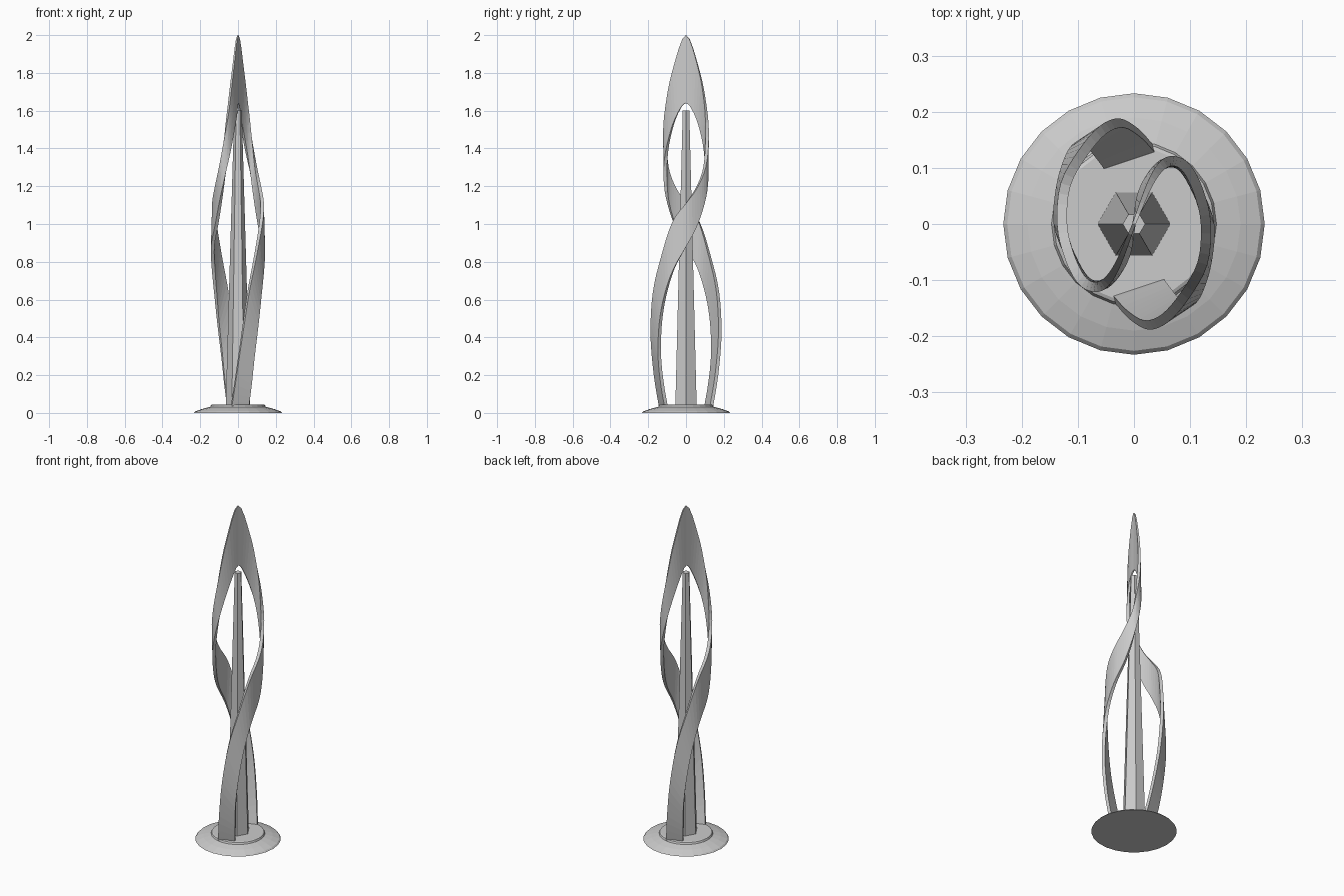
import bpy, bmesh
from math import cos, sin, tau
from mathutils import Vector
from mathutils.geometry import interpolate_bezier

if "Cube" in bpy.data.objects:
    bpy.data.objects.remove(bpy.data.objects["Cube"])


def finish(bm, name):
    bmesh.ops.recalc_face_normals(bm, faces=bm.faces)
    me = bpy.data.meshes.new(name)
    bm.to_mesh(me)
    bm.free()
    ob = bpy.data.objects.new(name, me)
    bpy.context.collection.objects.link(ob)
    return ob


def loft(rings, name):
    """Skin closed rings of points and cap both ends."""
    bm = bmesh.new()
    vs = [[bm.verts.new(p) for p in r] for r in rings]
    n = len(vs[0])
    for a, b in zip(vs, vs[1:]):
        for i in range(n):
            j = (i + 1) % n
            bm.faces.new((a[i], a[j], b[j], b[i]))
    bm.faces.new(vs[0])
    bm.faces.new(vs[-1])
    return finish(bm, name)


def lathe(profile, sides, name):
    return loft([[(r * cos(tau * i / sides), r * sin(tau * i / sides), z)
                  for i in range(sides)] for r, z in profile], name)


def smooth_path(pts, steps=4):
    """Smooth curve through the points."""
    pts = [Vector(p) for p in pts]
    out = [pts[0]]
    last = len(pts) - 1
    tan = [(pts[min(i + 1, last)] - pts[max(i - 1, 0)]) / 6 for i in range(last + 1)]
    for i in range(last):
        out += interpolate_bezier(pts[i], pts[i] + tan[i],
                                  pts[i + 1] - tan[i + 1], pts[i + 1], steps + 1)[1:]
    return out


# Stepped round base and tapered hexagonal column
lathe([(.233, 0), (.226, .008), (.19, .021), (.155, .03), (.147, .032), (.143, .042), (.137, .045)],
      24, "base")
lathe([(.065, .04), (.02, 1.6)], 6, "column")

# Upper and lower edges of one ribbon, from the apex down to its foot
upper = [(0, 0, 2), (.028, .07, 1.81), (.05, .104, 1.62), (.072, .112, 1.46),
         (.095, .098, 1.3), (.116, .055, 1.19), (.128, 0, 1.11), (.122, -.07, 1.01),
         (.09, -.128, .82), (.055, -.168, .64), (.022, -.18, .42), (-.01, -.162, .2),
         (-.035, -.135, .035)]
lower = [(0, 0, 1.64), (.012, .055, 1.56), (.037, .095, 1.42), (.063, .11, 1.28),
         (.088, .1, 1.14), (.112, .06, 1.0), (.134, 0, .88), (.13, -.065, .76),
         (.118, -.11, .62), (.104, -.135, .47), (.085, -.14, .3), (.07, -.125, .15),
         (.055, -.105, .035)]


def half_turn(pts):
    return [(-x, -y, z) for x, y, z in reversed(pts[1:])]


# Both ribbons are one continuous band passing over the apex
U = smooth_path(half_turn(upper) + upper)
L = smooth_path(half_turn(lower) + lower)
rings = []
mid = len(U) // 2
for i, (u, l) in enumerate(zip(U, L)):
    a, b = max(i - 1, 0), min(i + 1, len(U) - 1)
    along = (U[b] + L[b]) - (U[a] + L[a])
    if i == mid:
        along.z = 0
    h = .003 + .006 * min(1, abs(i - mid) / 10)
    n = along.cross(l - u).normalized() * h
    n.z *= 0 if i in (0, len(U) - 1) else 1
    rings.append([u + n, l + n, l - n, u - n])
loft(rings, "twisted_ribbon")
